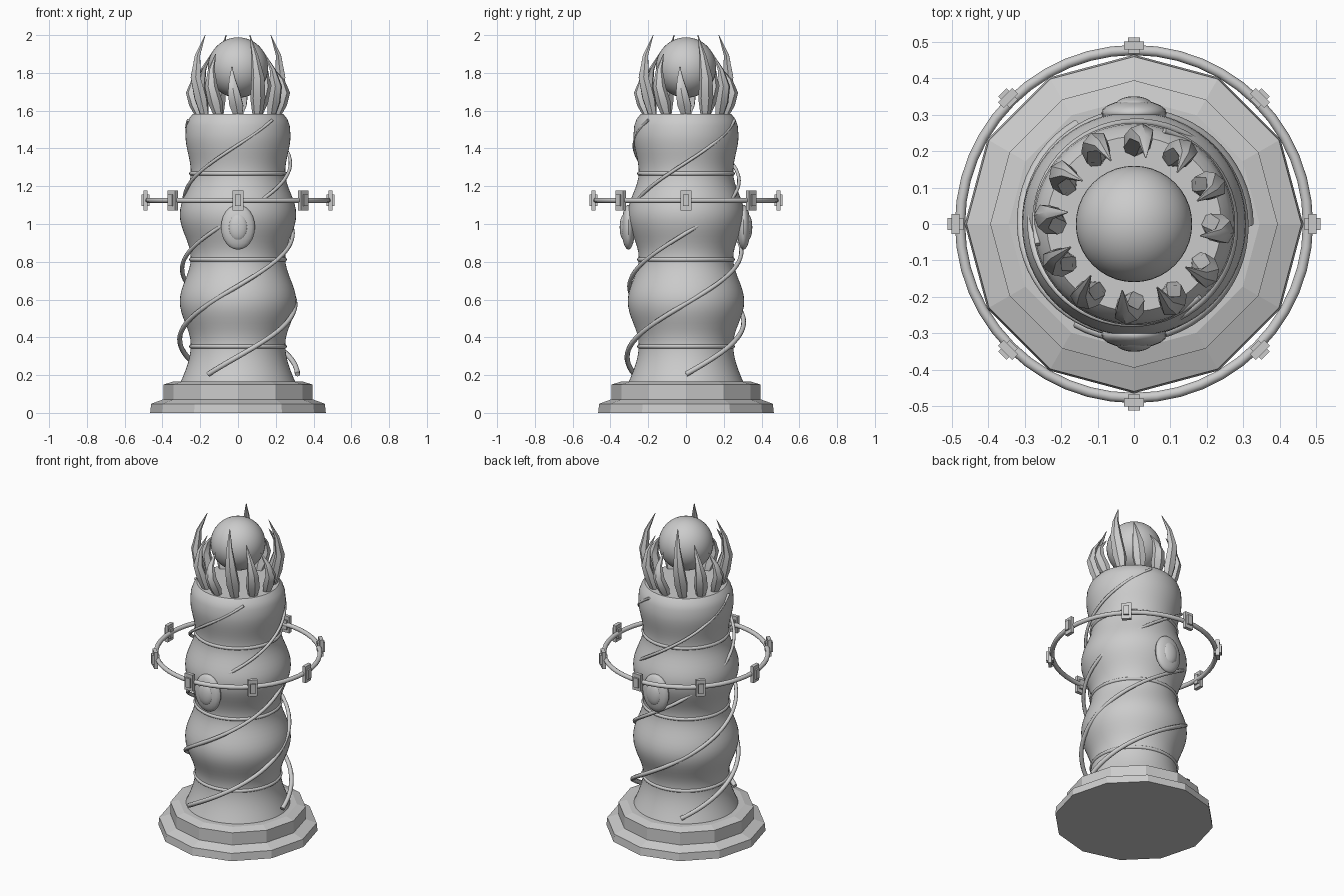
import bpy, bmesh, math
from mathutils import Matrix, Vector

if "Cube" in bpy.data.objects:
    bpy.data.objects.remove(bpy.data.objects["Cube"])

grey = bpy.data.materials.new("stone_grey")
grey.diffuse_color = (0.6, 0.6, 0.6, 1)
grey.use_nodes = True
grey.node_tree.nodes["Principled BSDF"].inputs["Base Color"].default_value = grey.diffuse_color


def finish(ob, name, smooth=None):
    ob.name = name
    ob.data.materials.clear()
    ob.data.materials.append(grey)
    if smooth is not None:
        bpy.ops.object.select_all(action='DESELECT')
        ob.select_set(True)
        bpy.context.view_layer.objects.active = ob
        bpy.ops.object.shade_smooth_by_angle(angle=math.radians(smooth))
    return ob


def loft(name, rings, smooth=None):
    """Skin a list of equal-sized point rings and cap both ends."""
    bm = bmesh.new()
    loops = [[bm.verts.new(p) for p in ring] for ring in rings]
    n = len(loops[0])
    for a, b in zip(loops, loops[1:]):
        for i in range(n):
            j = (i + 1) % n
            bm.faces.new((a[i], a[j], b[j], b[i]))
    bm.faces.new(loops[0][::-1])
    bm.faces.new(loops[-1])
    bmesh.ops.recalc_face_normals(bm, faces=bm.faces)
    me = bpy.data.meshes.new(name)
    bm.to_mesh(me)
    bm.free()
    ob = bpy.data.objects.new(name, me)
    bpy.context.collection.objects.link(ob)
    return finish(ob, name, smooth)


def circle(r, z, n):
    return [(r * math.cos(math.tau * i / n), r * math.sin(math.tau * i / n), z)
            for i in range(n)]


def polar(r, a, z):
    return Vector((r * math.cos(a), r * math.sin(a), z))


# Twelve-sided stepped plinth
plinth = [(0.465, 0), (0.46, 0.048), (0.395, 0.072), (0.395, 0.15), (0.345, 0.165)]
loft("plinth", [circle(r, z, 12) for r, z in plinth])

# Wavy column, eased between waists and bulges
knots = [(0.305, 0.16), (0.25, 0.36), (0.308, 0.59), (0.25, 0.82),
         (0.308, 1.05), (0.25, 1.275), (0.278, 1.47)]
profile = []
for (r0, z0), (r1, z1) in zip(knots, knots[1:]):
    for k in range(8):
        t = k / 8
        e = (1 - math.cos(math.pi * t)) / 2
        if z0 < 0.2:
            e = math.sin(math.pi * t / 2)
        profile.append((r0 + (r1 - r0) * e, z0 + (z1 - z0) * t))
profile += [(0.278, 1.47), (0.274, 1.52), (0.262, 1.555), (0.24, 1.582)]
loft("column", [circle(r, z, 64) for r, z in profile], 35)

# Bands round the waists, and the floating hoop
for name, z, major, minor in [("lower_band", 0.352, 0.248, 0.011),
                              ("middle_band", 0.812, 0.248, 0.011),
                              ("upper_band", 1.267, 0.248, 0.011),
                              ("hoop", 1.125, 0.478, 0.014)]:
    bpy.ops.mesh.primitive_torus_add(major_radius=major, minor_radius=minor, location=(0, 0, z),
                                     major_segments=48, minor_segments=10)
    finish(bpy.context.object, name, 60)

# Clasps on the hoop: a tall plate with a raised block through it
for i in range(8):
    a = math.tau * i / 8
    for part, size, r in [("plate", (0.022, 0.056, 0.105), 0.49),
                          ("block", (0.044, 0.032, 0.06), 0.49)]:
        bpy.ops.mesh.primitive_cube_add(size=1)
        ob = bpy.context.object
        ob.data.transform(Matrix.Diagonal((*size, 1)))
        ob.location = polar(r, a, 1.125)
        ob.rotation_euler.z = a
        finish(ob, f"clasp_{part}_{i}")

# Three climbing vines, 1.2 turns each
for v in range(3):
    steps, rings = 72, []
    turn, rise = math.radians(432), 1.345

    def centre(t):
        return polar(0.315 - 0.045 * t, math.tau * v / 3 + turn * t, 0.205 + rise * t)

    for k in range(steps + 1):
        t = k / steps
        c = centre(t)
        along = (centre(t + 0.001) - centre(t - 0.001)).normalized()
        out = Vector((c.x, c.y, 0)).normalized()
        side = along.cross(out).normalized()
        out = side.cross(along)
        w = 0.014 - 0.006 * t
        rings.append([c + w * (out * math.cos(math.tau * i / 8) + side * math.sin(math.tau * i / 8))
                      for i in range(8)])
    loft(f"vine_{v}", rings, 50)

# Oval medallions, front and back
for side, label in ((-1, "front"), (1, "back")):
    for part, y, size in [("rim", 0.305, (0.09, 0.036, 0.119)),
                          ("gem", 0.325, (0.052, 0.026, 0.072))]:
        bpy.ops.mesh.primitive_uv_sphere_add(segments=20, ring_count=12, radius=1)
        ob = bpy.context.object
        ob.data.transform(Matrix.Diagonal((*size, 1)))
        ob.location = (0, side * y, 0.983)
        finish(ob, f"{label}_medallion_{part}", 40)

# Orb held in the crown
bpy.ops.mesh.primitive_uv_sphere_add(segments=40, ring_count=24, radius=0.16, location=(0, 0, 1.828))
finish(bpy.context.object, "orb", 40)

# Crown of twelve curling claws in three repeating heights
claw = [(0, 0.205, 0.026), (0.22, 0.225, 0.042), (0.48, 0.248, 0.036),
        (0.75, 0.232, 0.019), (1, 0.185, 0.002)]
for i in range(12):
    height = (0.26, 0.43, 0.33)[i % 3]
    rings = []
    for t, r, w in claw:
        a = math.tau * i / 12 - math.radians(10) * t
        c = polar(r, a, 1.57 + height * t)
        out, across = polar(1, a, 0), polar(1, a + math.pi / 2, 0)
        rings.append([c + w * (out * 0.8 * math.cos(math.tau * k / 6)
                               + across * math.sin(math.tau * k / 6)) for k in range(6)])
    loft(f"claw_{i}", rings, 40)
